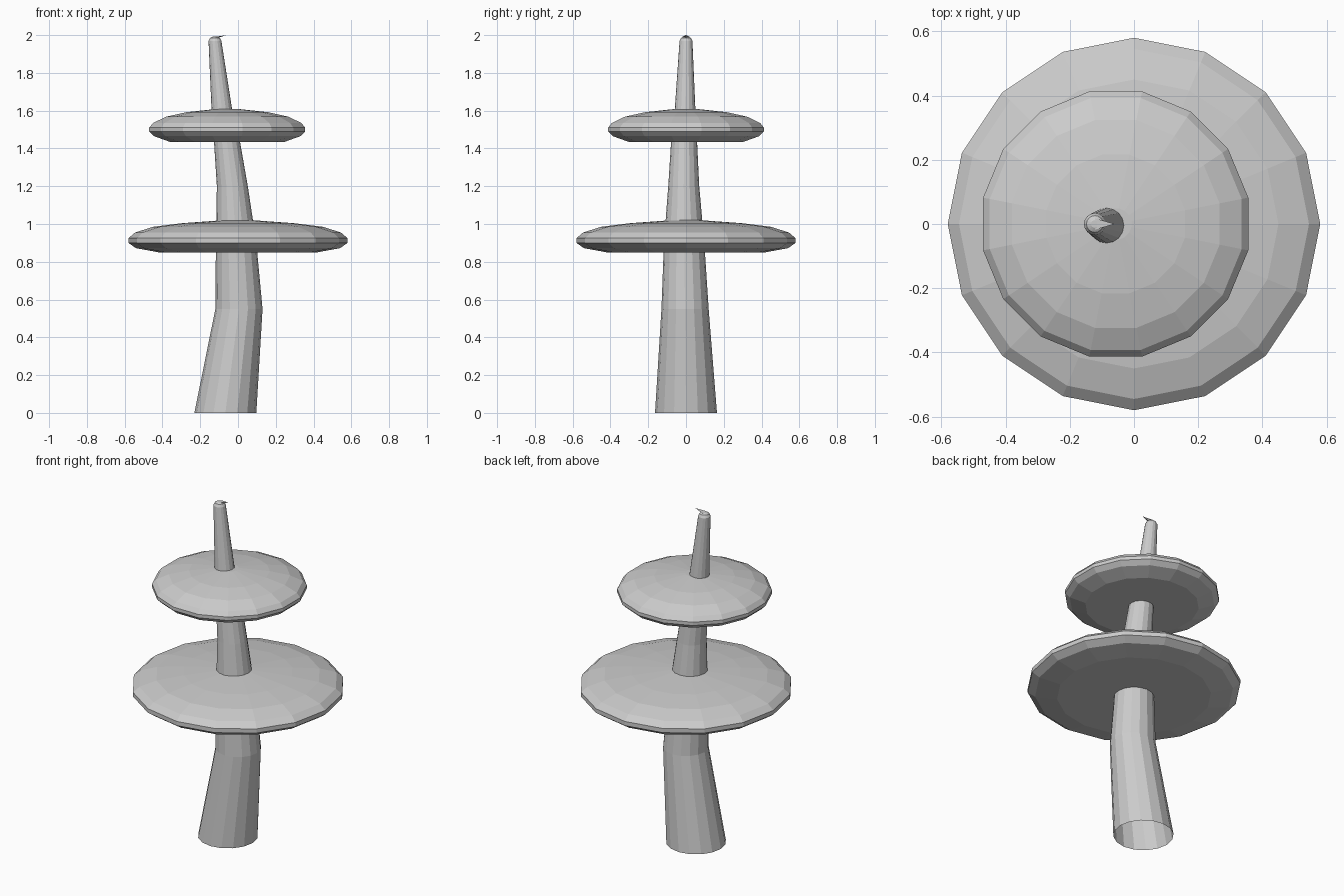
import bpy, bmesh
from math import cos, sin, pi, radians

if "Cube" in bpy.data.objects:
    bpy.data.objects.remove(bpy.data.objects["Cube"], do_unlink=True)

SIDES = 16
grey = bpy.data.materials.new("plain grey")
grey.use_nodes = True
colour = (0.6, 0.6, 0.6, 1)
grey.diffuse_color = colour
grey.node_tree.nodes["Principled BSDF"].inputs["Base Color"].default_value = colour


def loft(name, rings, turn=0, cap_start=True):
    """Skin a stack of circles given as (x, y, z, radius)."""
    bm = bmesh.new()
    loops = []
    for x, y, z, r in rings:
        angles = [turn + 2 * pi * i / SIDES for i in range(SIDES)]
        loops.append([bm.verts.new((x + r * cos(a), y + r * sin(a), z)) for a in angles])
    for low, high in zip(loops, loops[1:]):
        for i in range(SIDES):
            j = (i + 1) % SIDES
            bm.faces.new((low[i], low[j], high[j], high[i]))
    bm.faces.new(loops[-1])
    if cap_start:
        bm.faces.new(loops[0][::-1])
    return finish(name, bm)


def finish(name, bm):
    mesh = bpy.data.meshes.new(name)
    bm.to_mesh(mesh)
    bm.free()
    mesh.materials.append(grey)
    obj = bpy.data.objects.new(name, mesh)
    bpy.context.collection.objects.link(obj)
    return obj


# Bent, tapering trunk, open underneath, with a rounded tip
loft("trunk", [
    (-0.067, 0, 0, 0.164),
    (0.005, -0.005, 0.55, 0.125),
    (-0.01, -0.01, 0.9, 0.107),
    (-0.03, -0.012, 1.2, 0.082),
    (-0.06, -0.01, 1.45, 0.068),
    (-0.085, -0.005, 1.6, 0.055),
    (-0.122, 0, 1.97, 0.034),
    (-0.122, 0, 1.985, 0.026),
    (-0.122, 0, 1.992, 0.012),
], cap_start=False)


# Flattened foliage discs, each a profile of (radius, height)
def disc(name, x, profile, turn):
    loft(name, [(x, 0, z, r) for r, z in profile], turn)


disc("lower_disc", 0, [
    (0.1, 0.85), (0.42, 0.85), (0.54, 0.872), (0.58, 0.9), (0.58, 0.925),
    (0.545, 0.955), (0.45, 0.985), (0.3, 1.004), (0.08, 1.02)], 0)
disc("upper_disc", -0.057, [
    (0.06, 1.435), (0.31, 1.435), (0.395, 1.465), (0.421, 1.49), (0.421, 1.51),
    (0.4, 1.535), (0.33, 1.568), (0.22, 1.592), (0.05, 1.61)], radians(11.25))

# Small pointed sliver on the tip
bm = bmesh.new()
corners = [(-0.122, -0.018, 1.991), (-0.06, 0, 2.0), (-0.122, 0.018, 1.991), (-0.115, 0, 1.983)]
a, b, c, d = [bm.verts.new(p) for p in corners]
for face in ((a, b, c), (a, d, b), (b, d, c), (c, d, a)):
    bm.faces.new(face)
finish("tip_sliver", bm)
